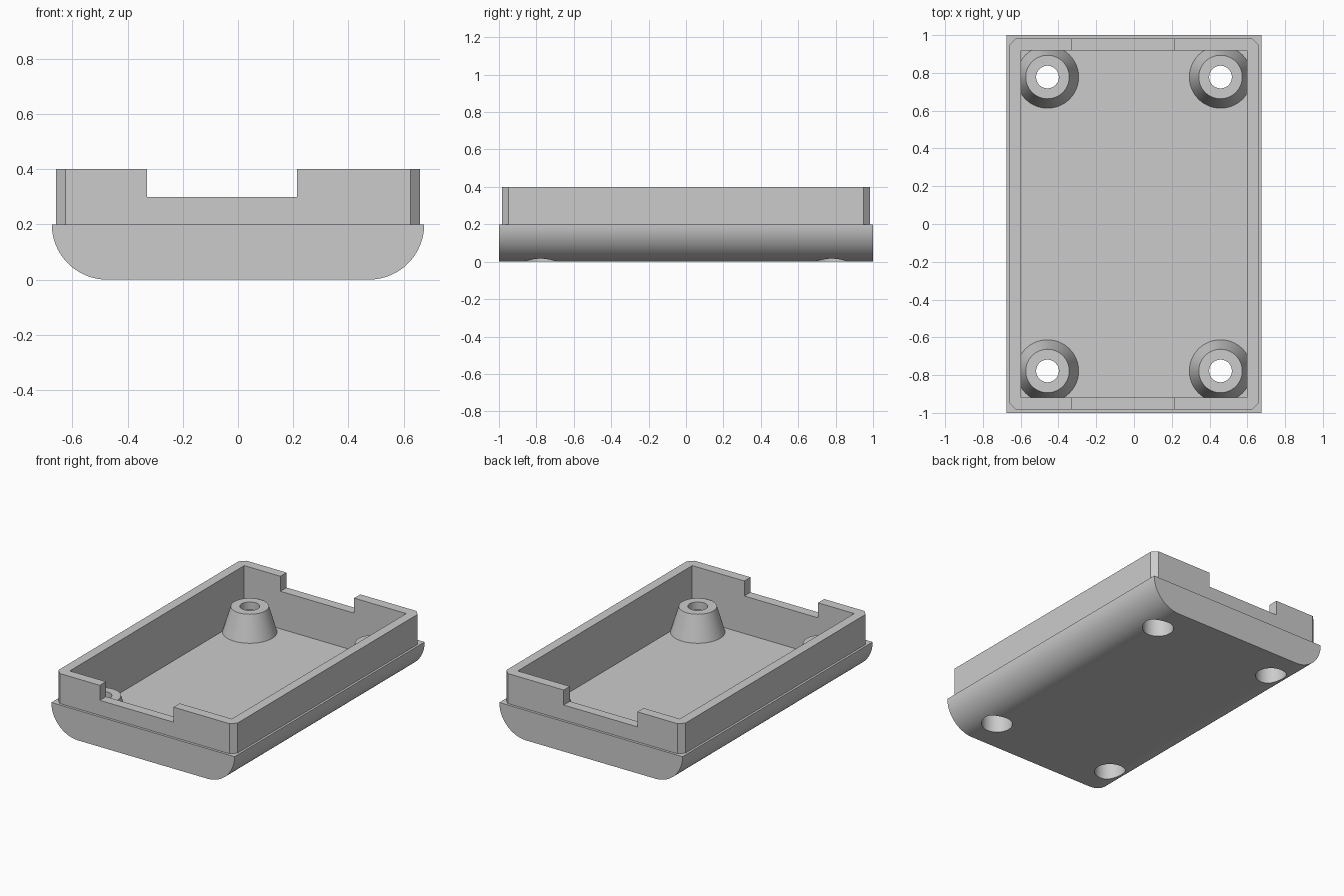
import bpy
import bmesh
import math

cube = bpy.data.objects.get("Cube")
if cube:
    bpy.data.objects.remove(cube, do_unlink=True)

grey = bpy.data.materials.new("light grey plastic")
grey.use_nodes = True
GREY = (0.6, 0.6, 0.6, 1)
grey.diffuse_color = GREY
grey.node_tree.nodes["Principled BSDF"].inputs["Base Color"].default_value = GREY

HALF_X, HALF_Y, SHOULDER, TOP = 0.675, 1.0, 0.2, 0.4
FLOOR, BOSS_TOP, ROUND = 0.05, 0.22, 0.2


def prism(name, outline, depth, axis="Z"):
    """Extrude an (a, b) outline along Z, or an (x, z) outline along Y."""
    lo, hi = depth
    bm = bmesh.new()
    verts = [bm.verts.new((a, b, lo) if axis == "Z" else (a, lo, b)) for a, b in outline]
    face = bm.faces.new(verts)
    grown = bmesh.ops.extrude_face_region(bm, geom=[face])["geom"]
    step = (0, 0, hi - lo) if axis == "Z" else (0, hi - lo, 0)
    bmesh.ops.translate(bm, vec=step, verts=[g for g in grown if isinstance(g, bmesh.types.BMVert)])
    bmesh.ops.recalc_face_normals(bm, faces=bm.faces)
    mesh = bpy.data.meshes.new(name)
    bm.to_mesh(mesh)
    bm.free()
    mesh.materials.append(grey)
    obj = bpy.data.objects.new(name, mesh)
    bpy.context.collection.objects.link(obj)
    return obj


def box(name, x, y, z):
    return prism(name, [(x[0], y[0]), (x[1], y[0]), (x[1], y[1]), (x[0], y[1])], z)


def cone(name, x, y, z, r_low, r_high):
    bpy.ops.mesh.primitive_cone_add(vertices=64, radius1=r_low, radius2=r_high,
                                    depth=z[1] - z[0], location=(x, y, (z[0] + z[1]) / 2))
    obj = bpy.context.object
    obj.name = name
    obj.data.materials.append(grey)
    return obj


def combine(target, tool, operation):
    """Apply a boolean and discard the tool."""
    mod = target.modifiers.new("cut", "BOOLEAN")
    mod.operation, mod.object, mod.solver = operation, tool, "EXACT"
    bpy.context.view_layer.objects.active = target
    bpy.ops.object.modifier_apply(modifier=mod.name)
    bpy.data.objects.remove(tool, do_unlink=True)


# Lower shell: flat bottom with long rounded sides
arc = [(HALF_X - ROUND + ROUND * math.sin(t), ROUND - ROUND * math.cos(t))
       for t in (math.pi / 2 * i / 24 for i in range(25))]
profile = arc + [(-x, z) for x, z in reversed(arc)]
shell = prism("enclosure_tray", profile, (-HALF_Y, HALF_Y), "Y")

# Inset rim with chamfered corners
rx, ry, ch = 0.66, 0.983, 0.035
quarter = [(rx, ry - ch), (rx - ch, ry)]
rim_outline = (quarter + [(-x, y) for x, y in reversed(quarter)]
               + [(-x, -y) for x, y in quarter] + [(x, -y) for x, y in reversed(quarter)])
combine(shell, prism("rim", rim_outline, (SHOULDER - 0.05, TOP)), "UNION")

# Cavity, leaving four tapered screw bosses standing
corners = [(x, y) for x in (-0.458, 0.458) for y in (-0.778, 0.778)]
cavity = box("cavity", (-0.597, 0.597), (-0.918, 0.918), (FLOOR, TOP + 0.1))
for x, y in corners:
    combine(cavity, cone("boss", x, y, (FLOOR - 0.01, BOSS_TOP), 0.168, 0.115), "DIFFERENCE")
combine(shell, cavity, "DIFFERENCE")

# Notch through both end walls
combine(shell, box("notch", (-0.33, 0.213), (-1.1, 1.1), (0.3, TOP + 0.1)), "DIFFERENCE")

# Screw holes with wide recesses from below
for x, y in corners:
    combine(shell, cone("screw_hole", x, y, (0.1, 0.3), 0.06, 0.06), "DIFFERENCE")
    combine(shell, cone("screw_recess", x, y, (-0.05, 0.17), 0.096, 0.096), "DIFFERENCE")

bpy.ops.object.select_all(action="DESELECT")
shell.select_set(True)
bpy.context.view_layer.objects.active = shell
bpy.ops.object.shade_smooth_by_angle(angle=math.radians(30))
